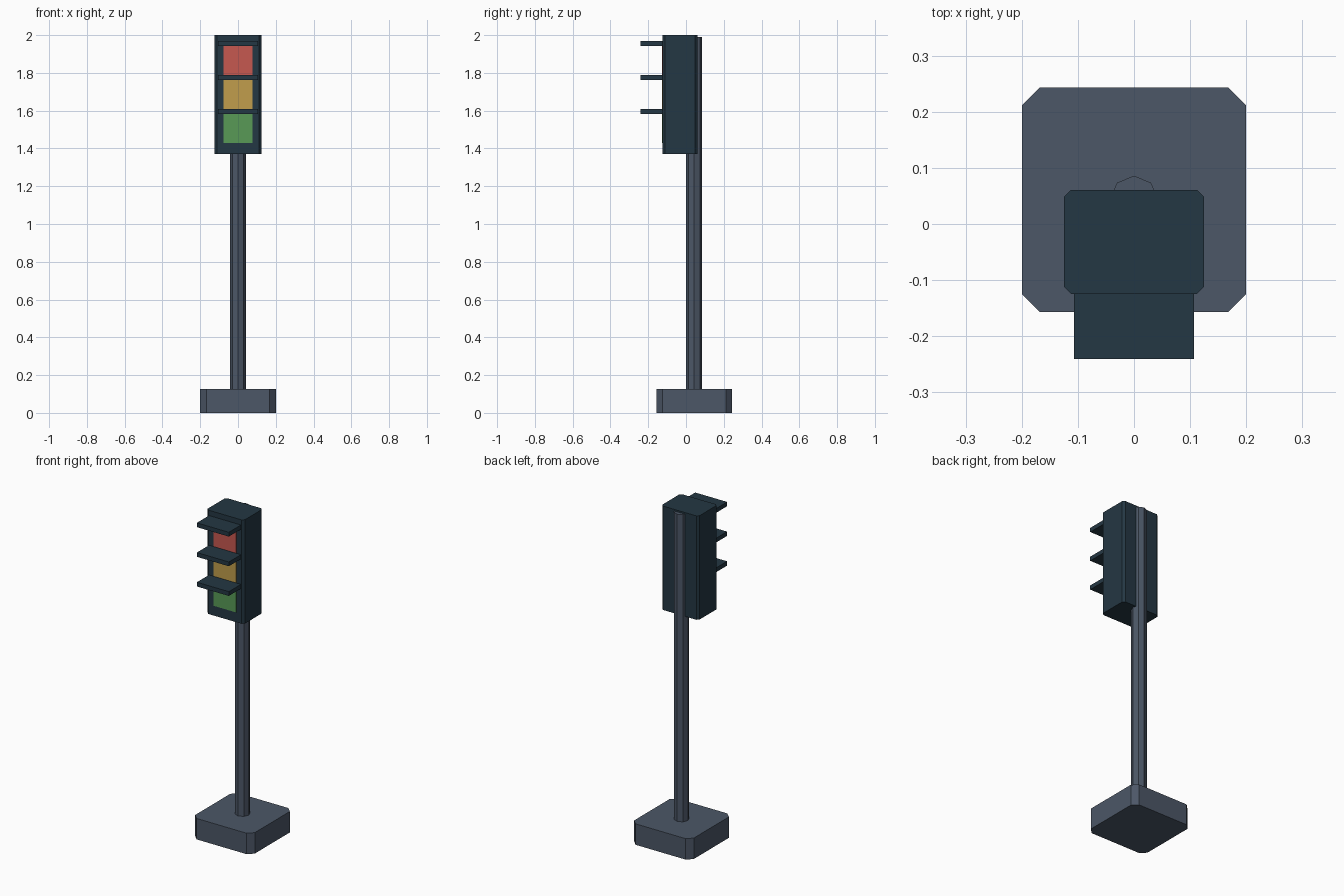
import bpy
import bmesh
from math import cos, sin, pi

if "Cube" in bpy.data.objects:
    bpy.data.objects.remove(bpy.data.objects["Cube"], do_unlink=True)


def material(name, rgb):
    """Flat material from an 8-bit sRGB colour."""
    linear = [((c / 255 + 0.055) / 1.055) ** 2.4 for c in rgb] + [1]
    mat = bpy.data.materials.new(name)
    mat.use_nodes = True
    mat.diffuse_color = linear
    shader = mat.node_tree.nodes["Principled BSDF"]
    shader.inputs["Base Color"].default_value = linear
    shader.inputs["Roughness"].default_value = 0.9
    return mat


def prism(name, outline, z0, z1, mat):
    """Extrude a flat outline upward from z0 to z1."""
    bm = bmesh.new()
    face = bm.faces.new([bm.verts.new((x, y, z0)) for x, y in outline])
    top = bmesh.ops.extrude_face_region(bm, geom=[face])["geom"]
    verts = [v for v in top if isinstance(v, bmesh.types.BMVert)]
    bmesh.ops.translate(bm, vec=(0, 0, z1 - z0), verts=verts)
    bmesh.ops.recalc_face_normals(bm, faces=bm.faces)
    mesh = bpy.data.meshes.new(name)
    bm.to_mesh(mesh)
    bm.free()
    mesh.materials.append(mat)
    obj = bpy.data.objects.new(name, mesh)
    bpy.context.collection.objects.link(obj)
    return obj


def rectangle(w, y0, y1):
    return [(-w, y0), (w, y0), (w, y1), (-w, y1)]


def chamfered(w, y0, y1, c):
    """Rectangle of half width w with its corners cut by c."""
    return [(-w + c, y0), (w - c, y0), (w, y0 + c), (w, y1 - c),
            (w - c, y1), (-w + c, y1), (-w, y1 - c), (-w, y0 + c)]


steel = material("slate grey", (76, 87, 103))
dark = material("dark teal", (36, 55, 67))
lamps = [("red", material("red", (198, 88, 80))),
         ("amber", material("amber", (193, 158, 76))),
         ("green", material("green", (88, 154, 86)))]

# Base block and octagonal pole
prism("base", chamfered(0.2, -0.157, 0.243, 0.032), 0, 0.127, steel)
octagon = [(0.043 * cos(i * pi / 4), 0.043 + 0.043 * sin(i * pi / 4)) for i in range(8)]
prism("pole", octagon, 0.12, 1.99, steel)

# Signal housing
front = -0.125
prism("housing", chamfered(0.125, front, 0.061, 0.013), 1.37, 2, dark)

# Lamp panels, each under its own visor
for i, (name, mat) in enumerate(lamps):
    z = 1.942 - 0.18 * i
    prism(name + "_lamp", rectangle(0.077, front - 0.002, front + 0.004), z - 0.152, z, mat)
    prism(name + "_visor", rectangle(0.107, -0.241, front + 0.005), z, z + 0.026, dark)
